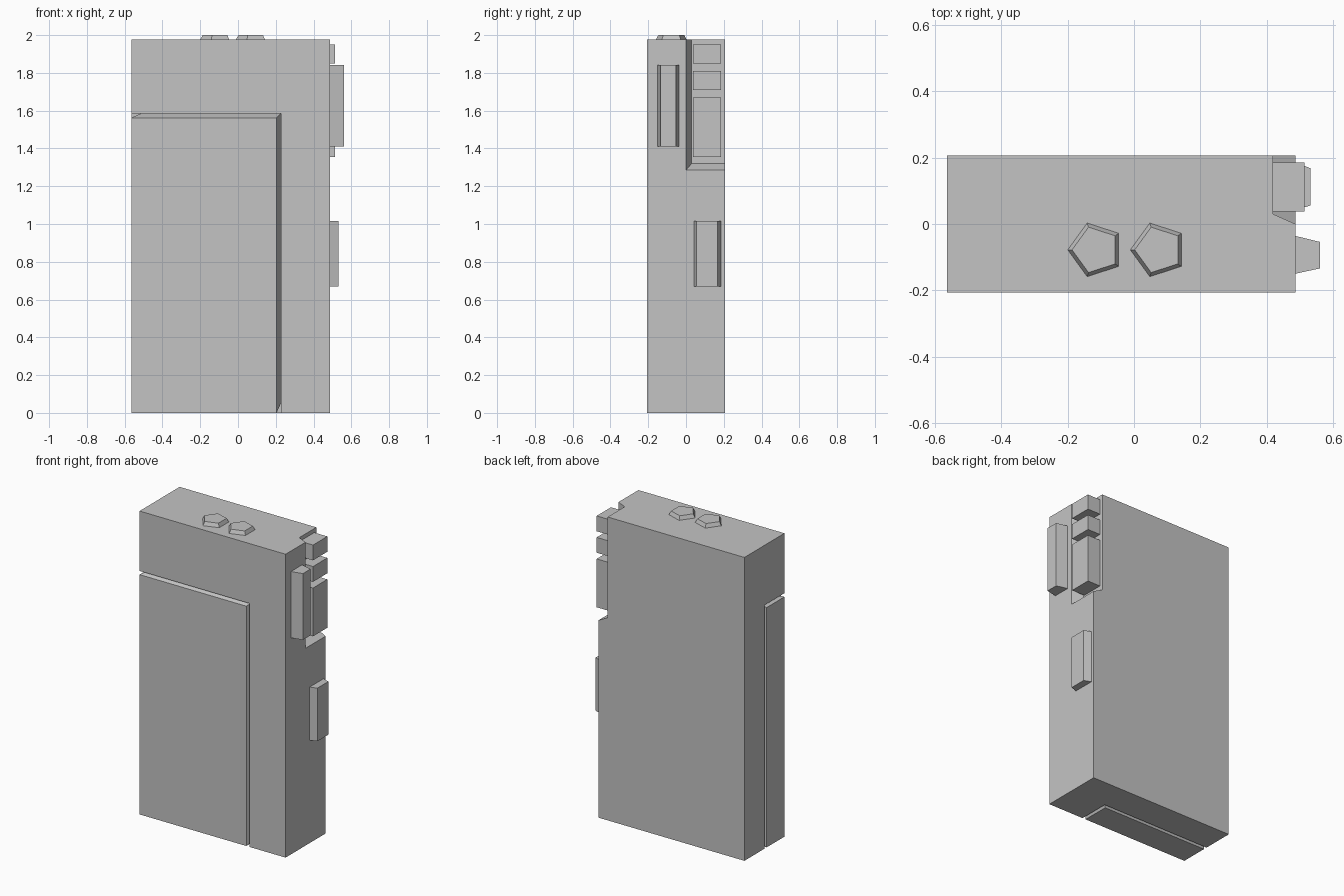
import bpy, bmesh
from math import cos, sin, pi
from itertools import product

cube = bpy.data.objects.get("Cube")
if cube:
    bpy.data.objects.remove(cube, do_unlink=True)

grey = bpy.data.materials.new("matte_grey")
grey.use_nodes = True
grey.diffuse_color = (0.55, 0.55, 0.55, 1)
grey.node_tree.nodes["Principled BSDF"].inputs["Base Color"].default_value = (0.55, 0.55, 0.55, 1)


def corners(x, y, z):
    """Eight corners of a box given as ranges."""
    return list(product(x, y, z))


def hull(name, points):
    """Convex solid around the points, with flat faces merged."""
    bm = bmesh.new()
    for p in points:
        bm.verts.new(p)
    bmesh.ops.convex_hull(bm, input=bm.verts)
    bmesh.ops.delete(bm, geom=[v for v in bm.verts if not v.link_faces], context='VERTS')
    bmesh.ops.dissolve_limit(bm, angle_limit=0.01, verts=bm.verts, edges=bm.edges)
    bmesh.ops.recalc_face_normals(bm, faces=bm.faces)
    mesh = bpy.data.meshes.new(name)
    bm.to_mesh(mesh)
    bm.free()
    mesh.materials.append(grey)
    obj = bpy.data.objects.new(name, mesh)
    bpy.context.collection.objects.link(obj)
    return obj


def cut(obj, cutter):
    """Subtract the cutter and remove it."""
    mod = obj.modifiers.new("cut", 'BOOLEAN')
    mod.operation, mod.solver, mod.object = 'DIFFERENCE', 'EXACT', cutter
    cutter.hide_render = True
    bpy.context.view_layer.objects.active = obj
    bpy.ops.object.modifier_apply(modifier=mod.name)
    bpy.data.objects.remove(cutter, do_unlink=True)


LEFT, RIGHT, DEPTH, TOP = -0.565, 0.487, 0.206, 1.976

# Main case, with a pocket for the cover and a tapered notch at the back corner
body = hull("case_body", corners((LEFT, RIGHT), (-DEPTH, DEPTH), (0, TOP)))
cut(body, hull("pocket_cutter", corners((-0.7, 0.228), (-0.3, 0), (-0.1, 1.586))))
notch = [(x, y, z) for x, y0, z0 in ((0.42, 0.03, 1.32), (0.554, -0.03, 1.25))
         for y in (y0, 0.3) for z in (z0, 2.1)]
cut(body, hull("notch_cutter", notch))

# Cover: flush on its outer faces, its rim sloping down into a narrow groove
hull("battery_cover",
     corners((LEFT, 0.204), (-DEPTH, -0.024), (0, 1.562)) +
     corners((LEFT + 0.053, 0.228), (-DEPTH + 0.053, 0), (0.053, 1.586)))

# Three blocks standing in the notch
for name, z in (("upper", (1.85, 1.95)), ("middle", (1.71, 1.81)), ("lower", (1.355, 1.67))):
    hull(name + "_notch_block", corners((0.41, 0.514), (0.038, 0.185), z))

# Tapered side buttons
for name, x, base, tip, z in (
        ("front_side_button", 0.561, (-0.15, -0.036), (-0.134, -0.054), (1.41, 1.842)),
        ("rear_side_button", 0.533, (0.042, 0.186), (0.056, 0.168), (0.67, 1.016))):
    hull(name, corners((RIGHT - 0.01, RIGHT), base, z) + corners((x,), tip, z))

# Five-sided top buttons
for name, x in (("right_top_button", -0.115), ("left_top_button", 0.074)):
    hull(name, [(x + r * cos(pi + i * 2 * pi / 5), -0.078 + r * sin(pi + i * 2 * pi / 5), z)
                for r, z in ((0.085, TOP - 0.005), (0.085, TOP), (0.072, 2.0)) for i in range(5)])
